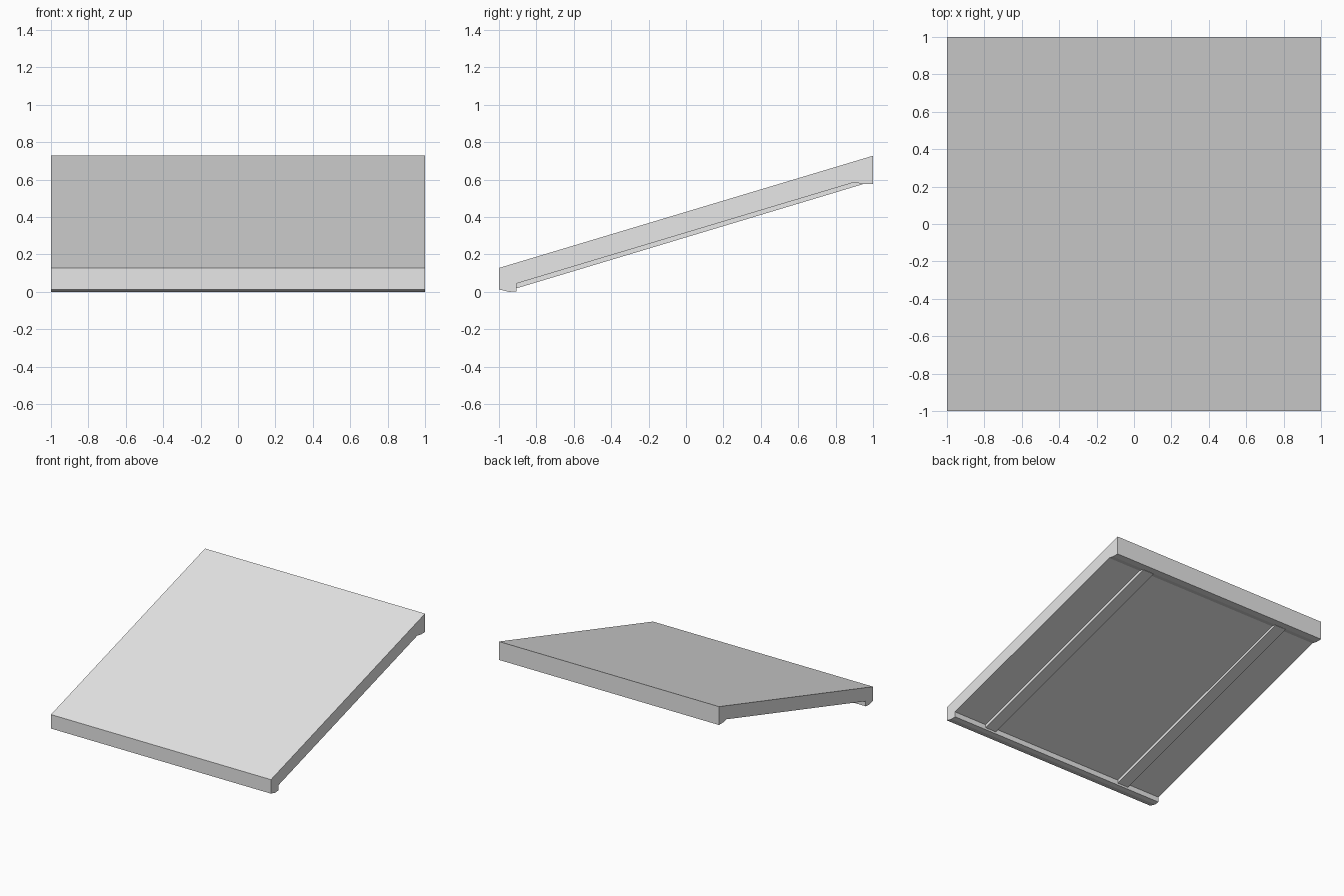
import bpy

if "Cube" in bpy.data.objects:
    bpy.data.objects.remove(bpy.data.objects["Cube"])

grey = bpy.data.materials.new("plain grey")
grey.diffuse_color = (0.8, 0.8, 0.8, 1)
grey.use_nodes = True
grey.node_tree.nodes["Principled BSDF"].inputs["Base Color"].default_value = grey.diffuse_color


def prism(name, profile, x0, x1):
    """Extrude a (y, z) outline along x."""
    n = len(profile)
    verts = [(x, y, z) for x in (x0, x1) for y, z in profile]
    faces = [tuple(reversed(range(n))), tuple(range(n, 2 * n))]
    faces += [(i, (i + 1) % n, n + (i + 1) % n, n + i) for i in range(n)]
    mesh = bpy.data.meshes.new(name)
    mesh.from_pydata(verts, [], faces)
    mesh.materials.append(grey)
    obj = bpy.data.objects.new(name, mesh)
    bpy.context.collection.objects.link(obj)
    return obj


# Sloping slab with a lip along the low front and the high back edge
slab = [(-1, 0.013), (-0.945, 0), (-0.905, 0.003), (-0.905, 0.045),
        (0.9, 0.586), (0.945, 0.577), (1, 0.577), (1, 0.728), (-1, 0.128)]
prism("sloping_slab", slab, -1, 1)

# Two shallow ribs under the slab, running from lip to lip
rib = [(-0.91, 0.018), (0.943, 0.575), (0.943, 0.605), (-0.91, 0.05)]
for side, x in (("left", -0.65), ("right", 0.65)):
    prism(side + "_rib", rib, x - 0.05, x + 0.05)
